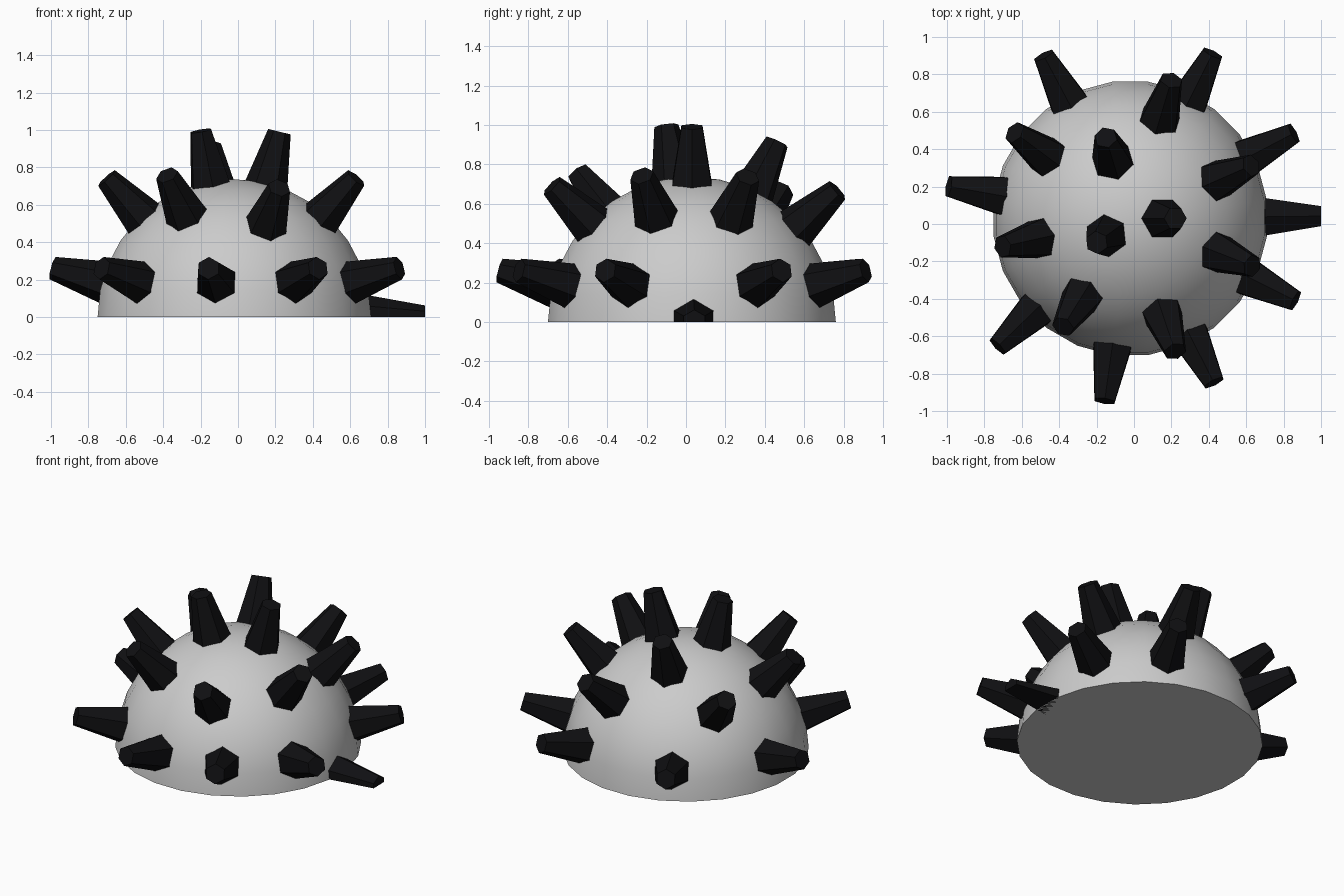
import bpy, bmesh, math
from mathutils import Vector, Matrix

if "Cube" in bpy.data.objects:
    bpy.data.objects.remove(bpy.data.objects["Cube"])

CENTRE = Vector((-0.02, 0.03, 0))
R = 0.737

black = bpy.data.materials.new("black_rubber")
black.diffuse_color = (0.005, 0.005, 0.006, 1)
black.use_nodes = True
black.node_tree.nodes["Principled BSDF"].inputs["Base Color"].default_value = black.diffuse_color


def finish(bm, name, smooth=False, mat=None):
    me = bpy.data.meshes.new(name)
    bmesh.ops.recalc_face_normals(bm, faces=bm.faces)
    for f in bm.faces:
        f.smooth = smooth and len(f.verts) < 8
    bm.to_mesh(me)
    bm.free()
    if mat:
        me.materials.append(mat)
    ob = bpy.data.objects.new(name, me)
    bpy.context.collection.objects.link(ob)
    return ob


def cut_at_ground(bm):
    res = bmesh.ops.bisect_plane(bm, geom=bm.verts[:] + bm.edges[:] + bm.faces[:],
                                 plane_co=(0, 0, 0), plane_no=(0, 0, -1),
                                 clear_outer=True, dist=1e-5)
    rim = [e for e in bm.edges if e.is_boundary]
    if rim:
        bmesh.ops.holes_fill(bm, edges=rim, sides=0)


# Dome body: half sphere with a flat closed base
bm = bmesh.new()
bmesh.ops.create_uvsphere(bm, u_segments=24, v_segments=16, radius=R,
                          matrix=Matrix.Translation(CENTRE) @ Matrix.Rotation(math.radians(7.5), 4, 'Z'))
cut_at_ground(bm)
finish(bm, "dome_body", smooth=True)

# Spike directions: one at the ground, a low ring by azimuth, a middle ring and the crown
directions = [Vector((1, 0.012, 0))]
for az in (27.5, 63.5, 118, 170, -136, -98, -63, -26.5):
    a = math.radians(az)
    directions.append(Vector((math.cos(a), math.sin(a), 0.265)))
directions += [Vector(d) for d in (
    (-0.62, 0.46, 0.67), (-0.68, -0.15, 0.74), (-0.36, -0.58, 0.76), (0.24, -0.71, 0.69),
    (0.64, -0.25, 0.73), (0.64, 0.28, 0.73), (0.22, 0.74, 0.67),
    (-0.13, 0.43, 0.91), (-0.18, -0.13, 1.0), (0.24, 0.0, 0.985))]

# Spikes: blunt six-sided tapered cones pointing outward
START, END = 0.64, 1.02
for i, d in enumerate(directions):
    d.normalize()
    bm = bmesh.new()
    place = (Matrix.Translation(CENTRE + d * (START + END) / 2)
             @ d.to_track_quat('Z', 'Y').to_matrix().to_4x4())
    bmesh.ops.create_cone(bm, cap_ends=True, segments=6, radius1=0.13, radius2=0.062,
                          depth=END - START, matrix=place)
    cut_at_ground(bm)
    finish(bm, f"spike_{i + 1}", mat=black)
